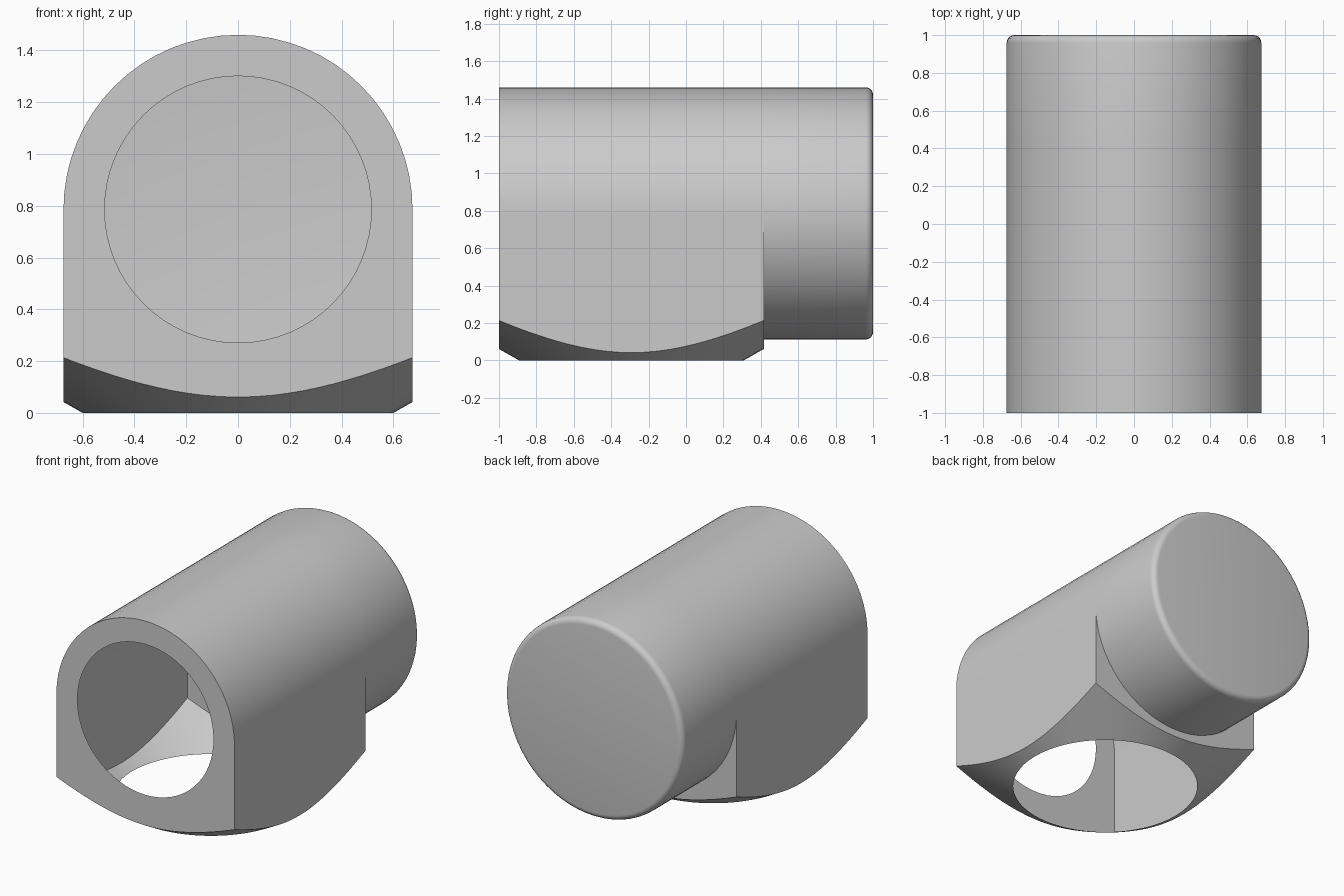
import bpy, bmesh
from math import sin, cos, pi, tan, radians, hypot

if "Cube" in bpy.data.objects:
    bpy.data.objects.remove(bpy.data.objects["Cube"])

R, BORE, ZC = 0.674, 0.515, 0.786       # outer radius, front opening radius, axis height
Y0, Y1, Y2 = -1.0, 0.416, 1.0           # front face, block rear face, pipe end
YM, HALF = (Y0 + Y1) / 2, (Y1 - Y0) / 2
FOOT, SLOPE = 0.60, tan(radians(29.5))  # bottom opening radius, cone slope
N = 32                                  # segments per half turn


def strip(bm, a, b):
    """Join two equally long point rows with faces."""
    for i in range(len(a) - 1):
        pts = []
        for p in (a[i], a[i + 1], b[i + 1], b[i]):
            if p not in pts:
                pts.append(p)
        if len(pts) > 2:
            bm.faces.new([bm.verts.new(p) for p in pts])


def finish(bm, name):
    bmesh.ops.remove_doubles(bm, verts=bm.verts[:], dist=1e-4)
    bmesh.ops.recalc_face_normals(bm, faces=bm.faces[:])
    me = bpy.data.meshes.new(name)
    bm.to_mesh(me)
    bm.free()
    ob = bpy.data.objects.new(name, me)
    bpy.context.collection.objects.link(ob)
    bpy.ops.object.select_all(action='DESELECT')
    ob.select_set(True)
    bpy.context.view_layer.objects.active = ob
    bpy.ops.object.shade_smooth_by_angle(angle=radians(30))
    return ob


def arc(r, y, a0, a1, n):
    """Circle points about the pipe axis, angle 0 pointing down."""
    return [(r * sin(a), y, ZC - r * cos(a))
            for a in (a0 + (a1 - a0) * i / n for i in range(n + 1))]


def skirt(x, y):
    """Point where the bottom cone meets a wall."""
    return (x, y, (hypot(x, y - YM) - FOOT) * SLOPE)


def foot(p):
    """Point on the bottom opening below a skirt point."""
    d = hypot(p[0], p[1] - YM)
    return (p[0] * FOOT / d, YM + (p[1] - YM) * FOOT / d, 0.0)


# block: arched hollow shell with front and bottom openings
bm = bmesh.new()
turn = [-pi / 2 + pi * i / N for i in range(N + 1)]
front = [skirt(R * sin(a), Y0) for a in turn]
rear = [skirt(R * sin(a), Y1) for a in turn]
left, right = ([skirt(s * R, YM + HALF * sin(a)) for a in turn] for s in (-1, 1))

for row in (front, rear, left, right):              # conical underside
    strip(bm, row, [foot(p) for p in row])
for row in (left, right):                           # side walls
    strip(bm, row, [(x, y, ZC) for x, y, z in row])

bore_low = arc(BORE, Y0, -pi / 2, pi / 2, N)
bore_up = arc(BORE, Y0, pi / 2, 3 * pi / 2, N)
arch_f = arc(R, Y0, pi / 2, 3 * pi / 2, N)
strip(bm, front, bore_low)                          # front wall around opening
strip(bm, arch_f, bore_up)
for s, c, b in ((-1, front[0], bore_low[0]), (1, front[-1], bore_low[-1])):
    bm.faces.new([bm.verts.new(p) for p in (c, b, (s * R, Y0, ZC))])
strip(bm, rear, arc(R, Y1, -pi / 2, pi / 2, N))     # rear wall under the pipe
strip(bm, arch_f, arc(R, Y1, pi / 2, 3 * pi / 2, N))  # arched roof
finish(bm, "block_shell")

# pipe: rear cylinder with a rounded, closed end
bm = bmesh.new()
F = 0.04
profile = [(R, Y1)] + [(R - F + F * cos(t), Y2 - F + F * sin(t))
                       for t in (pi / 2 * i / 5 for i in range(6))]
rows = [arc(r, y, 0, 2 * pi, 2 * N) for r, y in profile]
for a, b in zip(rows, rows[1:]):
    strip(bm, a, b)
bm.faces.new([bm.verts.new(p) for p in rows[-1][:-1]])
finish(bm, "rear_pipe")
